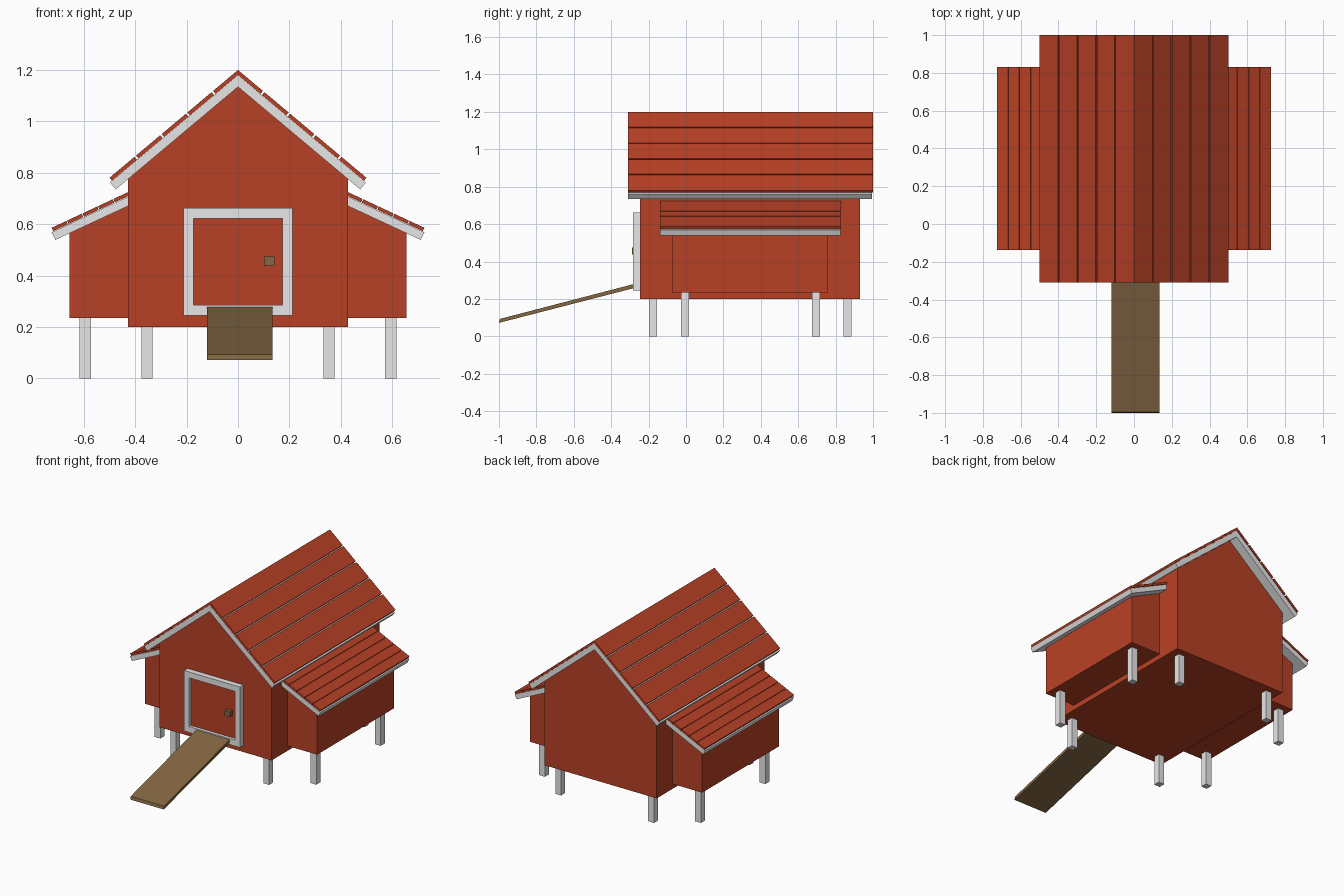
import bpy, bmesh
from math import sin, cos, tan, radians

if "Cube" in bpy.data.objects:
    bpy.data.objects.remove(bpy.data.objects["Cube"])


def material(name, rgb):
    m = bpy.data.materials.new(name)
    m.diffuse_color = (*rgb, 1)
    m.use_nodes = True
    m.node_tree.nodes["Principled BSDF"].inputs["Base Color"].default_value = m.diffuse_color
    return m


RED = material("barn red", (0.485, 0.053, 0.019))
WHITE = material("white trim", (0.8, 0.8, 0.8))
BROWN = material("brown wood", (0.223, 0.133, 0.054))


def prism(name, pts, a, b, mat, axis="y"):
    """Extrude a profile: (x, z) points along y, or (y, z) points along x."""
    bm = bmesh.new()
    place = (lambda p, t: (p[0], t, p[1])) if axis == "y" else (lambda p, t: (t, p[0], p[1]))
    lo = [bm.verts.new(place(p, a)) for p in pts]
    hi = [bm.verts.new(place(p, b)) for p in pts]
    bm.faces.new(lo)
    bm.faces.new(hi)
    n = len(pts)
    for i in range(n):
        j = (i + 1) % n
        bm.faces.new((lo[i], lo[j], hi[j], hi[i]))
    bmesh.ops.recalc_face_normals(bm, faces=bm.faces)
    me = bpy.data.meshes.new(name)
    bm.to_mesh(me)
    bm.free()
    me.materials.append(mat)
    ob = bpy.data.objects.new(name, me)
    bpy.context.collection.objects.link(ob)
    return ob


def box(name, x0, x1, y0, y1, z0, z1, mat):
    return prism(name, [(x0, z0), (x1, z0), (x1, z1), (x0, z1)], y0, y1, mat)


def slope_board(name, side, x0, x1, top, ang, thick, y0, y1, mat, plumb=False):
    """Board lying on a slope; top(x) is its upper surface. plumb = vertical inner cut."""
    s, c = sin(ang) * thick, cos(ang) * thick
    inner = (x0, top(x0) - thick / cos(ang)) if plumb else (x0 - s, top(x0) - c)
    pts = [(x0, top(x0)), (x1, top(x1)), (x1 - s, top(x1) - c), inner]
    prism(name, [(side * x, z) for x, z in pts], y0, y1, mat)


# Main coop with gabled ends
prism("coop_body", [(-.428, .2), (.428, .2), (.428, .777), (0, 1.136), (-.428, .777)],
      -.245, .93, RED)

A, B = radians(40), radians(25)
for side, tag in ((-1, "left"), (1, "right")):
    # Main roof: white deck with five planks
    slope_board(f"{tag}_roof_deck", side, 0, .498, lambda x: 1.18 - x * tan(A), A, .035,
                -.31, .995, WHITE, True)
    for i in range(5):
        slope_board(f"{tag}_roof_plank_{i}", side, .1 * i + (.003 if i else 0),
                    .1 * (i + 1) - (.003 if i < 4 else 0), lambda x: 1.2 - x * tan(A),
                    A, .015, -.31, 1, RED, i == 0)

    # Nest box on the side
    prism(f"{tag}_nest_box", [(side * x, z) for x, z in
                              ((.42, .235), (.655, .235), (.655, .567), (.42, .676))],
          -.075, .76, RED)

    # Nest box roof: white deck with five planks
    slope_board(f"{tag}_nest_roof_deck", side, .42, .725, lambda x: .707 - (x - .428) * tan(B),
                B, .033, -.138, .827, WHITE, True)
    for i in range(5):
        x = .725 - .06 * i
        slope_board(f"{tag}_nest_roof_plank_{i}", side, x - .057, x,
                    lambda x: .7245 - (x - .428) * tan(B), B, .014, -.138, .83, RED)

    # Legs under the coop and the nest box
    for cx, top, ys in ((.354, .21, (-.177, .863)), (.594, .245, (-.006, .695))):
        for y in ys:
            box(f"{tag}_leg", side * cx - .022, side * cx + .022, y - .022, y + .022,
                0, top, WHITE)
    # Door frame sides
    box(f"{tag}_door_frame", *sorted((side * .174, side * .213)), -.283, -.24, .245, .662, WHITE)

# Door frame top and bottom, door and latch
box("door_frame_top", -.174, .174, -.283, -.24, .622, .662, WHITE)
box("door_frame_bottom", -.174, .174, -.283, -.24, .245, .286, WHITE)
box("door", -.174, .174, -.262, -.24, .286, .622, RED)
box("door_latch", .102, .142, -.29, -.255, .438, .474, BROWN)

# Ramp sloping up to the door
prism("ramp", [(-.995, .093), (-1, .072), (-.25, .265), (-.25, .287)], -.12, .134, BROWN, "x")
